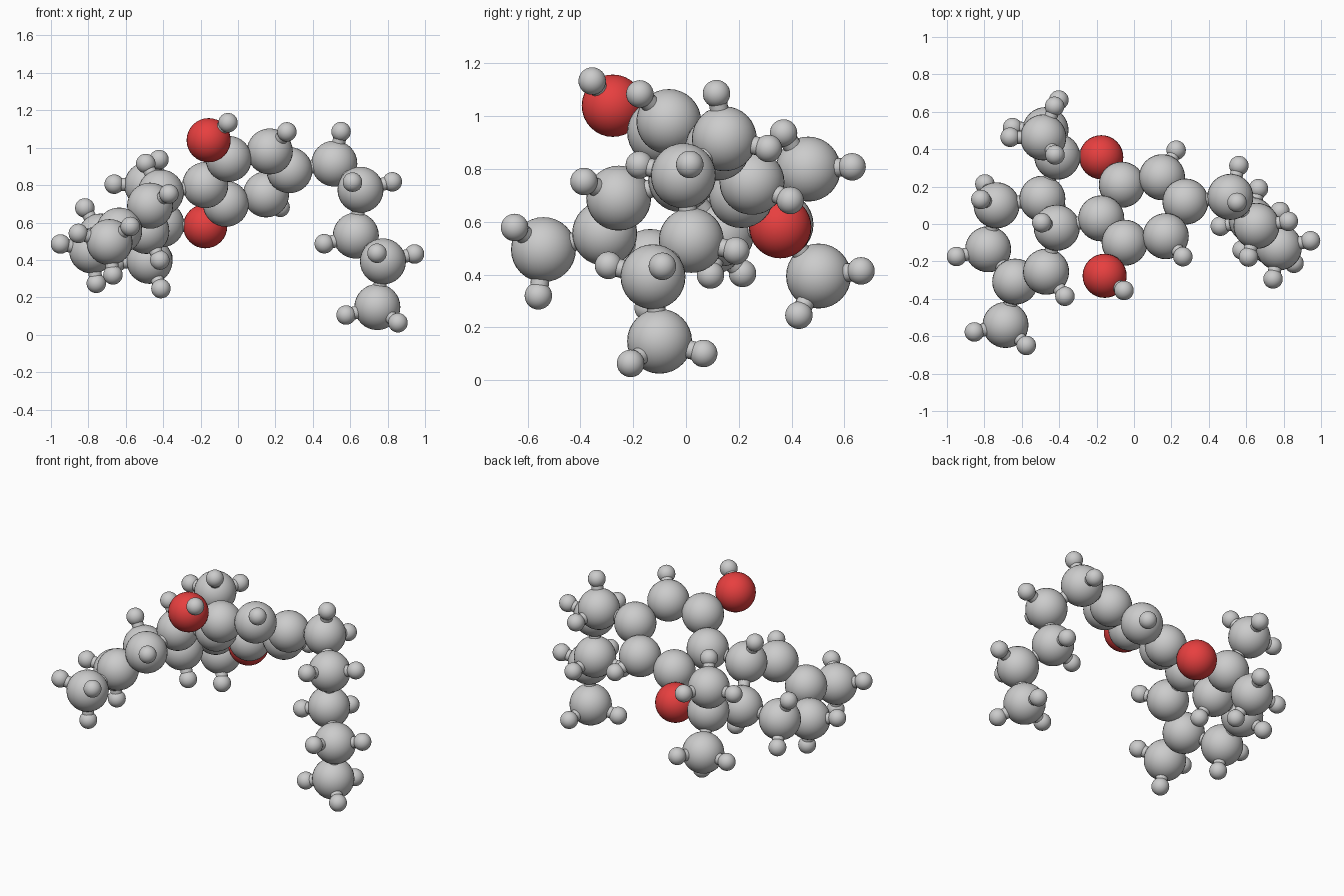
import bpy
import math
from mathutils import Vector

if "Cube" in bpy.data.objects:
    bpy.data.objects.remove(bpy.data.objects["Cube"])

R = {"C": 0.123, "O": 0.118, "H": 0.052}
STICK = 0.035

# Heavy atoms: aromatic ring, tail chain, side rings and methyl ends
ring = {
    "r1": (-.175, .03, .80), "r2": (-.065, .21, .70), "r3": (.15, .25, .75),
    "r4": (.275, .12, .88), "r5": (.17, -.065, .98), "r6": (-.05, -.10, .94),
    "O1": (-.157, -.277, 1.04), "O2": (-.175, .357, .58)}
tail = {
    "p1": (.515, .145, .915), "p2": (.655, -.01, .775), "p3": (.63, .02, .53),
    "p4": (.775, -.125, .392), "p5": (.745, -.10, .148)}
side = {
    "a": (-.41, .36, .59), "b": (-.49, .135, .555), "d": (-.413, -.02, .76),
    "e": (-.735, .10, .525), "f": (-.78, -.135, .45), "g": (-.635, -.308, .557),
    "i": (-.47, -.255, .69), "j": (-.687, -.54, .495),
    "m1": (-.473, .502, .395), "m2": (-.485, .463, .80)}
pos = {k: Vector(v) for part in (ring, tail, side) for k, v in part.items()}

bonds = [b.split("-") for b in (
    "r1-r2 r2-r3 r3-r4 r4-r5 r5-r6 r6-r1 r6-O1 r2-O2 r4-p1 p1-p2 p2-p3 p3-p4 p4-p5 "
    "O2-a a-b b-d d-r1 b-e e-f f-g g-i i-d g-j a-m1 a-m2").split()]
near = {k: [] for k in pos}
for s, t in bonds:
    near[s].append(t)
    near[t].append(s)


def single(k):
    """One hydrogen pointing away from all neighbours."""
    return [-sum(((pos[n] - pos[k]).normalized() for n in near[k]), Vector()).normalized()]


def pair(k):
    """Two hydrogens on a chain carbon."""
    u, v = [(pos[n] - pos[k]).normalized() for n in near[k]]
    out, side_dir = -(u + v).normalized(), u.cross(v).normalized()
    return [out * .59 + side_dir * s * .81 for s in (1, -1)]


def end(k, ref, count):
    """Hydrogens on an end atom, the first lying opposite the atom ref."""
    parent = pos[near[k][0]]
    u = (pos[k] - parent).normalized()
    w = pos[ref] - parent
    p = -(w - u * w.dot(u)).normalized()
    q = u.cross(p)
    return [u * .33 + .943 * (p * math.cos(t) + q * math.sin(t))
            for t in (n * math.tau / 3 for n in range(count))]


dirs = {k: single(k) for k in ("r3", "r5", "b", "d", "i")}
dirs.update({k: pair(k) for k in ("p1", "p2", "p3", "p4", "e", "f")})
for k, ref, count in (("p5", "p3", 3), ("m1", "O2", 3), ("m2", "O2", 3),
                      ("j", "f", 3), ("O1", "r1", 1)):
    dirs[k] = end(k, ref, count)

# Shared sphere meshes, one per kind of atom
red = bpy.data.materials.new("red")
red.diffuse_color = (.8, .05, .05, 1)
red.use_nodes = True
red.node_tree.nodes["Principled BSDF"].inputs["Base Color"].default_value = red.diffuse_color
meshes = {}


def link(name, mesh, loc):
    ob = bpy.data.objects.new(name, mesh)
    ob.location = loc
    bpy.context.collection.objects.link(ob)
    return ob


def atom(kind, loc):
    name = {"C": "carbon_ball", "O": "oxygen_ball", "H": "hydrogen_ball"}[kind]
    if kind not in meshes:
        bpy.ops.mesh.primitive_uv_sphere_add(segments=32, ring_count=16,
                                             radius=R[kind], location=loc)
        ob = bpy.context.object
        ob.name = name
        bpy.ops.object.shade_smooth()
        meshes[kind] = ob.data
        if kind == "O":
            ob.data.materials.append(red)
    else:
        link(name, meshes[kind], loc)


def stick(a, b):
    if "stick" not in meshes:
        bpy.ops.mesh.primitive_cylinder_add(vertices=16, radius=STICK, depth=1)
        ob = bpy.context.object
        bpy.ops.object.shade_smooth_by_angle()
        ob.name = "bond_stick"
        meshes["stick"] = ob.data
    else:
        ob = link("bond_stick", meshes["stick"], (0, 0, 0))
    d = b - a
    ob.location = (a + b) / 2
    ob.scale = (1, 1, d.length)
    ob.rotation_mode = 'QUATERNION'
    ob.rotation_quaternion = d.to_track_quat('Z', 'Y')


# Heavy atoms and the bonds between them
for k, p in pos.items():
    atom("O" if k[0] == "O" else "C", p)
for s, t in bonds:
    stick(pos[s], pos[t])

# Hydrogens with their bonds
for k, ds in dirs.items():
    length = .16 if k[0] == "O" else .177
    for d in ds:
        h = pos[k] + d.normalized() * length
        atom("H", h)
        stick(pos[k], h)
